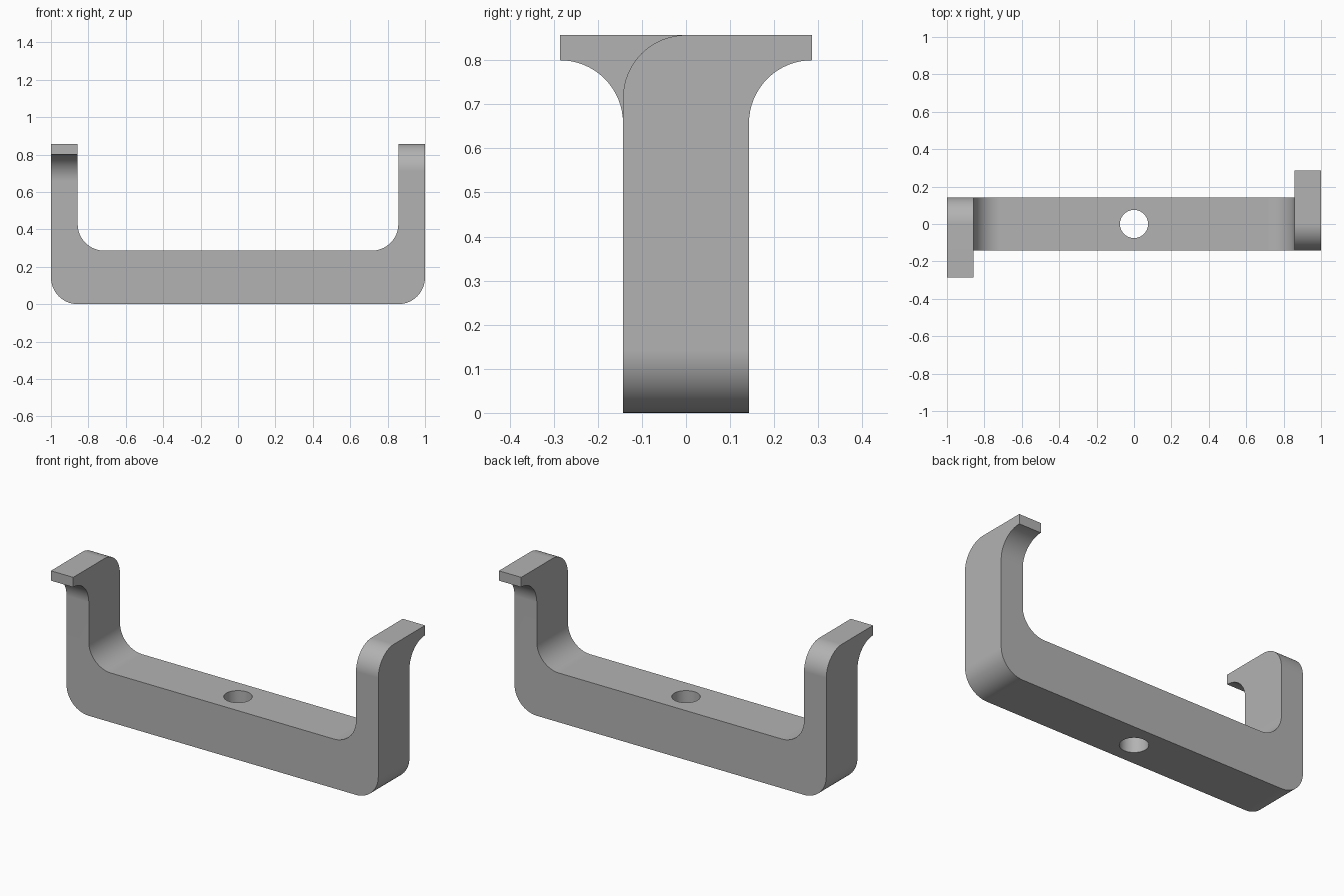
import bpy, bmesh
from math import sin, cos, radians

cube = bpy.data.objects.get("Cube")
if cube:
    bpy.data.objects.remove(cube, do_unlink=True)

U = 1 / 7            # arm thickness, half depth and fillet radius
TOP = 6 * U          # overall height
JOIN = 0.5           # height where the hooks meet the U-shaped body
TIP = 0.80           # underside of the hook tips


def arc(cx, cz, start, end, steps=16):
    """Points on a fillet of radius U, angles in degrees."""
    angles = [radians(start + (end - start) * i / steps) for i in range(steps + 1)]
    return [(cx + U * cos(a), cz + U * sin(a)) for a in angles]


def prism(bm, points, place, low, high, open_edges):
    """Extrude a profile between low and high, leaving the joining walls open."""
    near = [bm.verts.new(place(p, low)) for p in points]
    far = [bm.verts.new(place(p, high)) for p in points]
    bm.faces.new(near)
    bm.faces.new(far)
    n = len(points)
    for i in range(n):
        j = (i + 1) % n
        if not all(abs(points[k][1] - JOIN) < 1e-6 for k in (i, j)) or not open_edges:
            bm.faces.new((near[i], near[j], far[j], far[i]))


bm = bmesh.new()

# U-shaped body, seen from the front
half = arc(1 - U, U, -90, 0) + [(1, JOIN), (1 - U, JOIN)] + arc(1 - 2 * U, 3 * U, 0, -90)
body = half + [(-x, z) for x, z in reversed(half)]
prism(bm, body, lambda p, d: (p[0], d, p[1]), -U, U, True)

# Hooked arm ends, turned half a revolution from each other
hook = ([(-U, JOIN), (U, JOIN)] + arc(2 * U, TIP - U, 180, 90)
        + [(2 * U, TOP)] + arc(0, TOP - U, 90, 180))
for side in (1, -1):
    prism(bm, hook, lambda p, d: (side * d, side * p[0], p[1]), 1 - U, 1, True)

# Weld the parts into one solid and remove the seam
bmesh.ops.remove_doubles(bm, verts=bm.verts, dist=1e-4)
seam = [e for e in bm.edges if all(abs(v.co.z - JOIN) < 1e-4 for v in e.verts)]
bmesh.ops.dissolve_edges(bm, edges=seam, use_verts=True)
bmesh.ops.recalc_face_normals(bm, faces=bm.faces)
mesh = bpy.data.meshes.new("bracket")
bm.to_mesh(mesh)
bm.free()
bracket = bpy.data.objects.new("bracket", mesh)
bpy.context.collection.objects.link(bracket)

# Grey material
grey = bpy.data.materials.new("grey")
grey.use_nodes = True
grey.diffuse_color = (0.45, 0.45, 0.45, 1)
grey.node_tree.nodes["Principled BSDF"].inputs["Base Color"].default_value = grey.diffuse_color
mesh.materials.append(grey)

# Bolt hole through the middle of the bar
bpy.ops.mesh.primitive_cylinder_add(vertices=64, radius=0.075, depth=1, location=(0, 0, U))
cutter = bpy.context.object
cutter.name = "hole_cutter"
cutter.hide_render = True
cutter.data.materials.append(grey)
cut = bracket.modifiers.new("bolt_hole", "BOOLEAN")
cut.operation = "DIFFERENCE"
cut.solver = "EXACT"
cut.object = cutter
bpy.ops.object.select_all(action="DESELECT")
bracket.select_set(True)
bpy.context.view_layer.objects.active = bracket
bpy.ops.object.modifier_apply(modifier=cut.name)
bpy.data.objects.remove(cutter, do_unlink=True)

# Smooth fillets with crisp edges and flat faces kept flat
bpy.ops.object.shade_smooth_by_angle(angle=radians(30))
weighted = bracket.modifiers.new("flat_faces", "WEIGHTED_NORMAL")
weighted.keep_sharp = True
